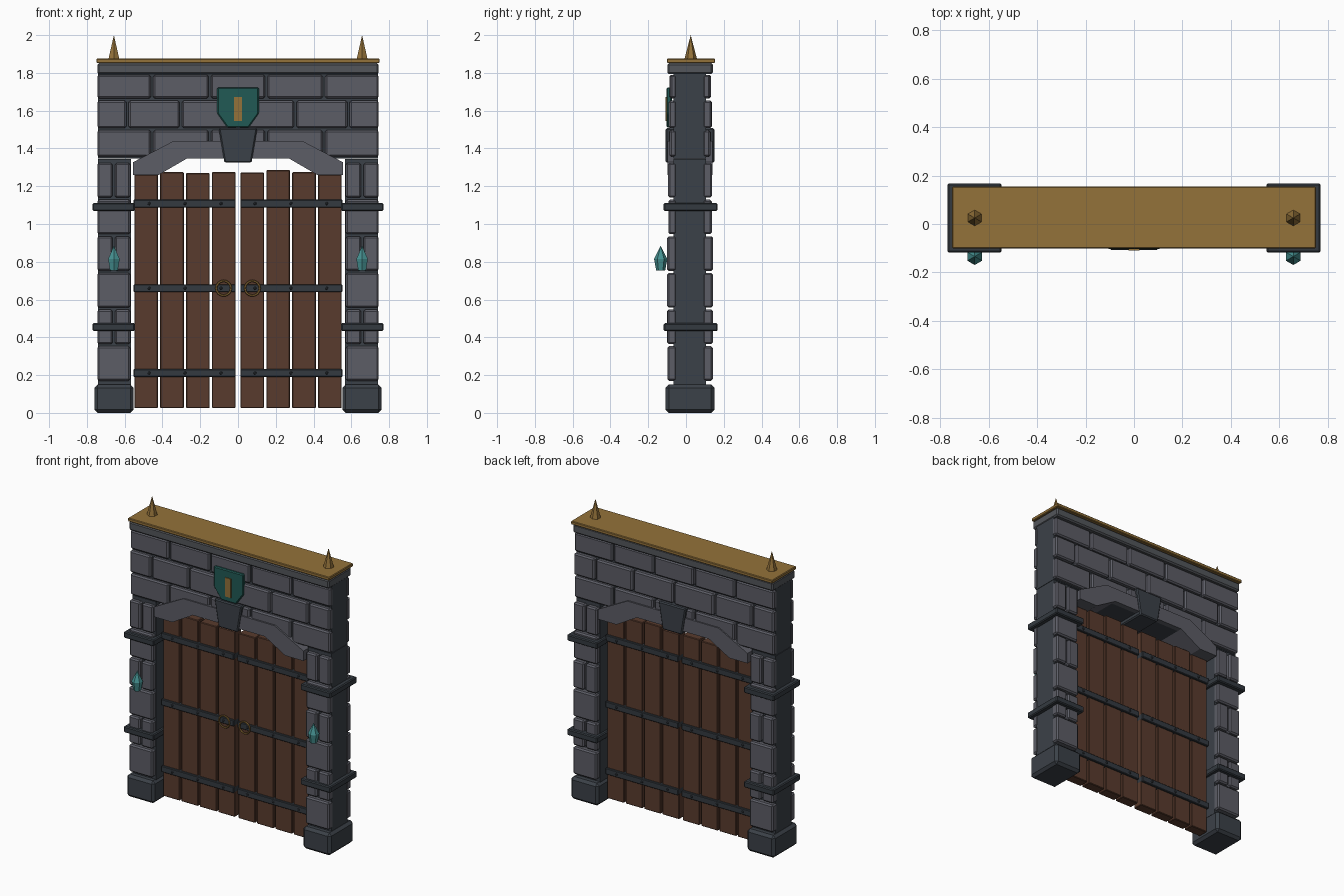
import bpy, bmesh, math, random
from mathutils import Matrix

if "Cube" in bpy.data.objects:
    bpy.data.objects.remove(bpy.data.objects["Cube"])

random.seed(4)


def mat(name, hexcol):
    m = bpy.data.materials.new(name)
    c = [int(hexcol[i:i + 2], 16) / 255 for i in (0, 2, 4)]
    m.diffuse_color = [((v + 0.055) / 1.055) ** 2.4 if v > 0.04 else v / 12.92 for v in c] + [1]
    m.use_nodes = True
    m.node_tree.nodes["Principled BSDF"].inputs["Base Color"].default_value = m.diffuse_color
    return m


STONE = mat("grey stone", "5c5d66")
CAP = mat("cap stone", "53565b")
DARK = mat("dark stone", "3b4148")
IRON = mat("iron", "343a40")
WOOD = mat("brown wood", "593b2d")
GOLD = mat("old gold", "94723a")
TEAL = mat("teal enamel", "215a55")
CRYSTAL = mat("teal crystal", "459090")


def finish(name, bm, material, bevel=0.0):
    bmesh.ops.recalc_face_normals(bm, faces=bm.faces)
    me = bpy.data.meshes.new(name)
    bm.to_mesh(me)
    bm.free()
    me.materials.append(material)
    ob = bpy.data.objects.new(name, me)
    bpy.context.collection.objects.link(ob)
    if bevel:
        b = ob.modifiers.new("bevel", 'BEVEL')
        b.width, b.segments, b.limit_method = bevel, 1, 'ANGLE'
    return ob


def add_box(bm, x0, x1, y0, y1, z0, z1):
    m = Matrix.Translation(((x0 + x1) / 2, (y0 + y1) / 2, (z0 + z1) / 2))
    bmesh.ops.create_cube(bm, size=1, matrix=m @ Matrix.Diagonal((x1 - x0, y1 - y0, z1 - z0, 1)))


def box(name, material, x0, x1, y0, y1, z0, z1, bevel=0.0):
    bm = bmesh.new()
    add_box(bm, x0, x1, y0, y1, z0, z1)
    return finish(name, bm, material, bevel)


def sided(name, material, s, x0, x1, *rest):
    """Box given on the +x side, placed on side s."""
    a, b = sorted((s * x0, s * x1))
    return box(name, material, a, b, *rest)


def slab(name, material, half, y0, y1, bevel=0.0):
    """Extrude a mirrored front outline (right half, listed top to bottom) along y."""
    pts = half + [(-x, z) for x, z in reversed(half)]
    bm = bmesh.new()
    f = bm.faces.new([bm.verts.new((x, y0, z)) for x, z in pts])
    r = bmesh.ops.extrude_face_region(bm, geom=[f])
    bmesh.ops.translate(bm, vec=(0, y1 - y0, 0),
                        verts=[v for v in r["geom"] if isinstance(v, bmesh.types.BMVert)])
    return finish(name, bm, material, bevel)


def cone(bm, r1, r2, x, y, z0, z1, n=6):
    bmesh.ops.create_cone(bm, cap_ends=True, segments=n, radius1=r1, radius2=r2, depth=z1 - z0,
                          matrix=Matrix.Translation((x, y, (z0 + z1) / 2)))


def stone_pair(bm, x0, x1, z0, z1, front, back):
    """Facing stones on the front and back of the core."""
    add_box(bm, x0, x1, front, -0.05, z0, z1)
    add_box(bm, x0, x1, 0.09, back, z0, z1)


G = 0.006  # half joint

for s, side in ((-1, "left"), (1, "right")):
    # pillar: foot, core, facing stones, iron bands
    sided(side + "_pillar_foot", DARK, s, 0.553, 0.76, -0.108, 0.15, 0.0, 0.15, 0.017)
    sided(side + "_pillar_core", DARK, s, 0.566, 0.741, -0.065, 0.105, 0.14, 1.345)
    bm = bmesh.new()
    for i in range(6):
        z0 = 0.17 + 0.194 * i
        spans = [(0.57, 0.745)] if i % 2 == 0 else [(0.57, 0.658 - G), (0.658 + G, 0.745)]
        for a, b in spans:
            d = random.uniform(-0.004, 0.004)
            a, b = sorted((s * a, s * b))
            stone_pair(bm, a, b, z0, z0 + 0.183, -0.097 + d, 0.14 - d)
    finish(side + "_pillar_stones", bm, STONE, 0.009)
    for j, z in enumerate((0.454, 1.09)):
        sided(f"{side}_pillar_band_{j + 1}", IRON, s, 0.546, 0.77, -0.118, 0.167,
              z - 0.021, z + 0.021, 0.006)

    # crystal on the pillar and spike on the roof
    bm = bmesh.new()
    cone(bm, 0.024, 0.035, s * 0.657, -0.134, 0.755, 0.815)
    cone(bm, 0.035, 0.0, s * 0.657, -0.134, 0.815, 0.885)
    bmesh.ops.remove_doubles(bm, verts=bm.verts, dist=0.0005)
    inner = [f for f in bm.faces if len(f.verts) == 6 and f.calc_center_median().z > 0.8]
    bmesh.ops.delete(bm, geom=inner, context='FACES_ONLY')
    finish(side + "_crystal", bm, CRYSTAL)
    bm = bmesh.new()
    cone(bm, 0.034, 0.0, s * 0.657, 0.025, 1.87, 2.0)
    finish(side + "_roof_spike", bm, GOLD)

    # door leaf: four planks with uneven tops
    tops = (1.275, 1.27, 1.275, 1.262) if s < 0 else (1.272, 1.285, 1.275, 1.262)
    bm = bmesh.new()
    for i, top in enumerate(tops):
        a, b = sorted((s * (0.013 + 0.137 * i), s * (0.138 + 0.137 * i)))
        add_box(bm, a, b, -0.015, 0.055, 0.025, top)
    finish(side + "_door_planks", bm, WOOD, 0.004)

    # door straps with rivets on both faces
    bm = bmesh.new()
    rv = bmesh.new()
    for z in (0.211, 0.66, 1.108):
        a, b = sorted((s * 0.013, s * 0.553))
        add_box(bm, a, b, -0.028, 0.068, z - 0.021, z + 0.021)
        for x in (0.09, 0.28, 0.47):
            for y in (-0.028, 0.068):
                bmesh.ops.create_icosphere(rv, subdivisions=1, radius=0.009,
                                           matrix=Matrix.Translation((s * x, y, z)))
    finish(side + "_door_straps", bm, IRON, 0.004)
    finish(side + "_door_rivets", rv, IRON)

    # ring handle
    bpy.ops.mesh.primitive_torus_add(major_segments=16, minor_segments=6, major_radius=0.039,
                                     minor_radius=0.006, location=(s * 0.076, -0.038, 0.66),
                                     rotation=(math.pi / 2, 0, 0))
    ring = bpy.context.object
    ring.name = side + "_ring_handle"
    ring.data.materials.append(GOLD)

# wall over the door: core and running-bond courses
box("wall_core", DARK, -0.741, 0.741, -0.065, 0.105, 1.348, 1.8)
bm = bmesh.new()
odd = (-0.75, -0.455, -0.15, 0.15, 0.455, 0.75)
even = (-0.75, -0.585, -0.303, 0, 0.303, 0.585, 0.75)
for z0, z1, cuts, front, back in ((1.355, 1.497, odd, -0.088, 0.13),
                                  (1.508, 1.653, even, -0.092, 0.135),
                                  (1.665, 1.79, odd, -0.085, 0.13)):
    for a, b in zip(cuts, cuts[1:]):
        d = random.uniform(-0.003, 0.003)
        stone_pair(bm, a + G, b - G, z0, z1, front + d, back - d)
finish("wall_stones", bm, STONE, 0.009)

# coping and gold roof plate
box("coping", CAP, -0.745, 0.745, -0.098, 0.142, 1.793, 1.852, 0.009)
box("roof_plate", GOLD, -0.75, 0.75, -0.101, 0.154, 1.852, 1.875, 0.004)

# arch, keystone, shield and its emblem
slab("arch", STONE, [(0.34, 1.44), (0.556, 1.327), (0.556, 1.26), (0.42, 1.26), (0.268, 1.348)],
     -0.098, 0.14)
slab("keystone", DARK, [(0.102, 1.507), (0.072, 1.325)], -0.108, 0.15, 0.007)
slab("shield", TEAL, [(0.11, 1.723), (0.11, 1.585), (0.056, 1.51)], -0.103, -0.075, 0.006)
box("shield_emblem", GOLD, -0.022, 0.022, -0.109, -0.1, 1.545, 1.672)
